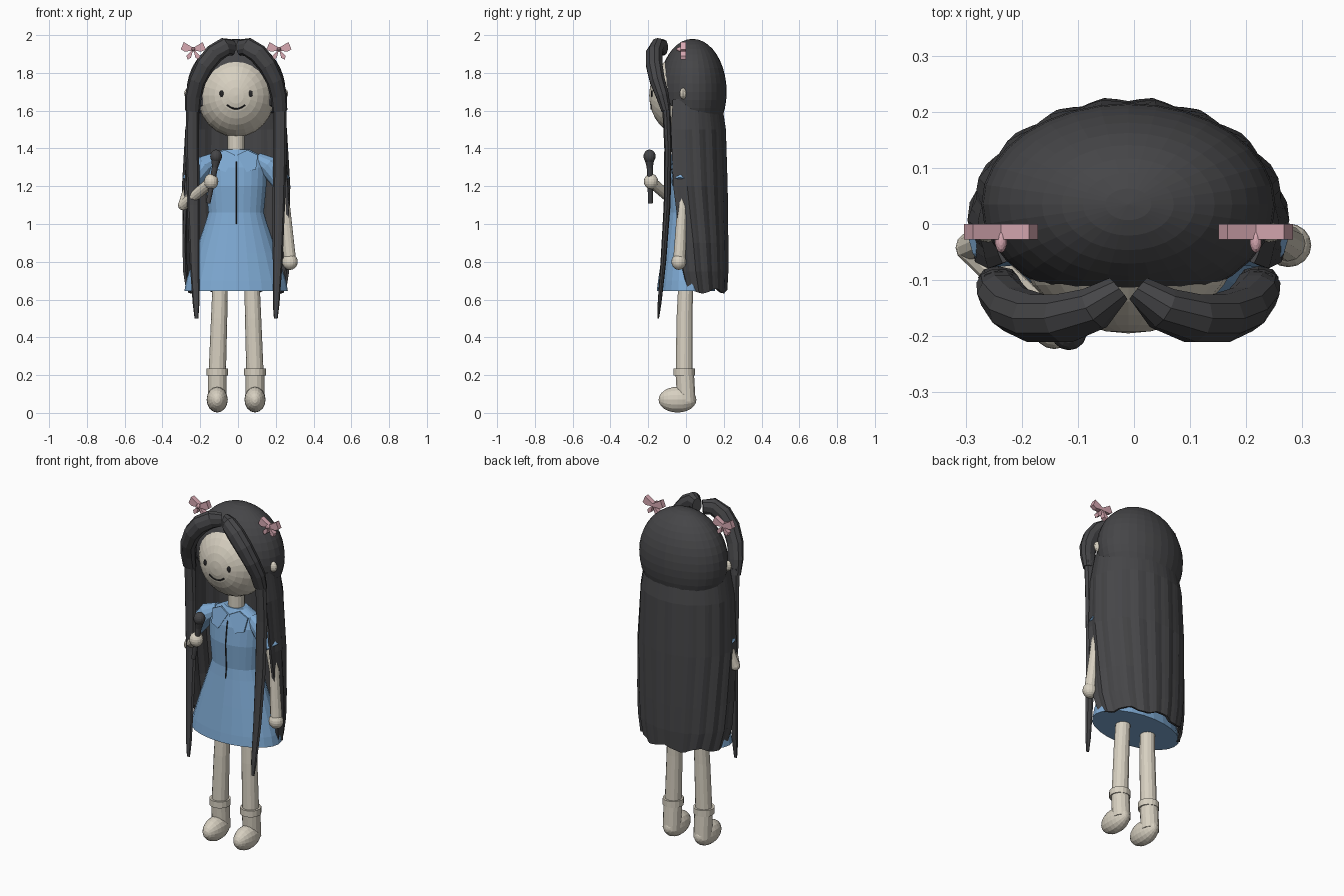
import bpy, bmesh, math
from mathutils import Vector

cube = bpy.data.objects.get("Cube")
if cube:
    bpy.data.objects.remove(cube, do_unlink=True)

CX = -0.01  # symmetry line of the figure


def material(name, rgb):
    m = bpy.data.materials.new(name)
    m.use_nodes = True
    m.diffuse_color = (*rgb, 1)
    m.node_tree.nodes["Principled BSDF"].inputs["Base Color"].default_value = (*rgb, 1)
    return m


SKIN = material("skin", (0.68, 0.63, 0.53))
HAIR = material("charcoal_hair", (0.06, 0.06, 0.064))
BLUE = material("dress_blue", (0.21, 0.40, 0.65))
PINK = material("bow_pink", (0.69, 0.40, 0.45))
DARK = material("near_black", (0.02, 0.02, 0.022))


def finish(name, bm, mat):
    bmesh.ops.recalc_face_normals(bm, faces=bm.faces)
    me = bpy.data.meshes.new(name)
    bm.to_mesh(me)
    bm.free()
    me.materials.append(mat)
    ob = bpy.data.objects.new(name, me)
    bpy.context.collection.objects.link(ob)
    return ob


def loft(name, mat, rings, sides=12):
    """Closed tube through rings of (x, y, z, half width, half depth); x is from the symmetry line."""
    bm = bmesh.new()
    pts = [Vector((CX + r[0], r[1], r[2])) for r in rings]
    loops = []
    for i, p in enumerate(pts):
        t = (pts[min(i + 1, len(pts) - 1)] - pts[max(i - 1, 0)]).normalized()
        n = t.cross(Vector((0, 1, 0))).normalized()
        b = n.cross(t)
        w, d = rings[i][3], rings[i][-1]
        loops.append([bm.verts.new(p + n * w * math.cos(a) + b * d * math.sin(a))
                      for a in (math.tau * k / sides for k in range(sides))])
    for lo, hi in zip(loops, loops[1:]):
        for k in range(sides):
            bm.faces.new((lo[k], lo[(k + 1) % sides], hi[(k + 1) % sides], hi[k]))
    bm.faces.new(loops[0])
    bm.faces.new(loops[-1])
    return finish(name, bm, mat)


def ball(name, mat, centre, radii, u=20, v=12, cut=None, pole_front=False):
    bm = bmesh.new()
    bmesh.ops.create_uvsphere(bm, u_segments=u, v_segments=v, radius=1)
    for p in bm.verts:
        if pole_front:
            p.co = Vector((p.co.x, -p.co.z, p.co.y))
        p.co = Vector([c + r * q for c, r, q in zip(centre, radii, p.co)])
        p.co.x += CX
    if cut:
        geom = bm.verts[:] + bm.edges[:] + bm.faces[:]
        bmesh.ops.bisect_plane(bm, geom=geom, plane_co=cut[0], plane_no=cut[1], clear_inner=True)
        bmesh.ops.holes_fill(bm, edges=[e for e in bm.edges if e.is_boundary])
    return finish(name, bm, mat)


def plate(name, mat, outline, front, depth):
    """Extrude an x-z outline backwards from y = front(x, z)."""
    bm = bmesh.new()
    a = [bm.verts.new((CX + x, front(x, z), z)) for x, z in outline]
    b = [bm.verts.new((CX + x, front(x, z) + depth, z)) for x, z in outline]
    n = len(a)
    bm.faces.new(a)
    bm.faces.new(b)
    for i in range(n):
        bm.faces.new((a[i], a[(i + 1) % n], b[(i + 1) % n], b[i]))
    return finish(name, bm, mat)


# Head, neck and face
HEAD_Z, HEAD = 1.68, (0.205, 0.195, 0.22)


def face_y(x, z):
    return -HEAD[1] * math.sqrt(1 - (x / HEAD[0]) ** 2 - ((z - HEAD_Z) / HEAD[2]) ** 2)


ball("head", SKIN, (0, 0, HEAD_Z), HEAD, 24, 16, pole_front=True)
loft("neck", SKIN, [(0, 0, 1.36, 0.045), (0, 0, 1.5, 0.045)], 16)
smile = [(x, 1.61 + 9 * x * x) for x in (i * 0.012 - 0.048 for i in range(9))]
loft("mouth", DARK, [(x, face_y(x, z), z, 0.004) for x, z in smile], 6)
for s, side in ((-1, "right"), (1, "left")):
    ball(side + "_eye", DARK, (s * 0.077, face_y(0.077, 1.69), 1.69), (0.011, 0.006, 0.018), 12, 8)
    ball(side + "_ear", SKIN, (s * 0.25, -0.015, 1.69), (0.025, 0.018, 0.03), 12, 8)

# Hair cap
ball("hair_cap", HAIR, (0, 0.035, 1.70), (0.262, 0.18, 0.28), 32, 20,
     cut=((0, 0.2, 1.57), (0, 0.2, 1)))

# Long back hair: a rippled curtain wrapped around the back
bm = bmesh.new()
COLS = 44
levels = [(1.66, 0.235, 0.18, 112), (1.5, 0.26, 0.205, 112), (1.2, 0.275, 0.213, 108),
          (0.9, 0.275, 0.216, 98), (0.75, 0.27, 0.216, 94), (0.645, 0.255, 0.21, 88)]
grid = []
for i, (z, rx, ry, spread) in enumerate(levels):
    row = []
    for k in range(COLS + 1):
        a = math.radians(spread) * (2 * k / COLS - 1)
        ripple = 1 + 0.018 * math.cos(k * math.tau / 4) * min(i, 2) / 2
        drop = 0.012 * math.cos(k * math.tau / 11) if i == len(levels) - 1 else 0
        row.append(bm.verts.new((CX + rx * ripple * math.sin(a), ry * ripple * math.cos(a), z + drop)))
    grid.append(row)
for r0, r1 in zip(grid, grid[1:]):
    for k in range(COLS):
        bm.faces.new((r0[k], r0[k + 1], r1[k + 1], r1[k]))
curtain = finish("back_hair", bm, HAIR)
thick = curtain.modifiers.new("thickness", "SOLIDIFY")
thick.thickness = 0.014
thick.offset = 0

# Dress
loft("dress", BLUE, [(0, 0, z, w, d) for z, w, d in (
    (0.645, 0.274, 0.155), (0.70, 0.264, 0.148), (0.85, 0.217, 0.125), (1.0, 0.165, 0.102),
    (1.06, 0.147, 0.094), (1.2, 0.16, 0.102), (1.3, 0.165, 0.09), (1.36, 0.135, 0.07),
    (1.395, 0.07, 0.05))], 24)
loft("dress_placket", DARK, [(0, y, z, 0.004) for y, z in (
    (-0.102, 1.0), (-0.094, 1.06), (-0.102, 1.2), (-0.09, 1.3), (-0.083, 1.33))], 6)

for s, side in ((-1, "right"), (1, "left")):
    # Swept fringe and the long front lock hanging from it
    loft(side + "_fringe", HAIR, [(s * x, y, z, w, d) for x, y, z, w, d in (
        (0.018, -0.115, 1.935, 0.042, 0.026), (0.06, -0.15, 1.937, 0.05, 0.04),
        (0.115, -0.168, 1.902, 0.052, 0.045), (0.165, -0.168, 1.84, 0.05, 0.045),
        (0.205, -0.152, 1.76, 0.046, 0.042), (0.226, -0.125, 1.68, 0.044, 0.036),
        (0.231, -0.105, 1.6, 0.04, 0.026))], 10)
    loft(side + "_front_lock", HAIR, [(s * x, y, z, w, d) for x, y, z, w, d in (
        (0.231, -0.105, 1.64, 0.034, 0.022), (0.232, -0.095, 1.4, 0.036, 0.02),
        (0.226, -0.1, 1.1, 0.033, 0.018), (0.22, -0.12, 0.8, 0.026, 0.015),
        (0.212, -0.14, 0.58, 0.018, 0.01), (0.21, -0.147, 0.5, 0.01, 0.004))], 8)

    # Hair bow: two wings, two tails and a knot
    bx, bz = s * 0.227, 1.925
    for w in (-1, 1):
        wing = ((0, 0.008), (0.05, 0.038), (0.066, 0.0), (0.045, -0.012), (0, -0.008))
        tail = ((0, 0), (0.036, -0.035), (0.03, -0.055), (0.012, -0.045))
        for part, shape in (("wing", wing), ("tail", tail)):
            plate(f"{side}_bow_{part}", PINK, [(bx + w * x, bz + z) for x, z in shape],
                  lambda x, z: -0.028, 0.028)
    ball(side + "_bow_knot", PINK, (bx, -0.03, bz), (0.011, 0.022, 0.012), 10, 8)

    # Collar flap
    flap = ((0.004, 1.365), (0.06, 1.392), (0.115, 1.365), (0.105, 1.29), (0.055, 1.275))
    plate(side + "_collar", BLUE, [(s * x, z) for x, z in flap],
          lambda x, z: -0.077 + 0.28 * (z - 1.365) + 0.15 * abs(x), 0.009)

    # Sleeve
    loft(side + "_sleeve", BLUE, [(s * 0.11, -0.005, 1.345, 0.035), (s * 0.17, -0.015, 1.31, 0.055),
                                  (s * 0.245, -0.028, 1.215, 0.05)], 12)

    # Leg, sock cuff, ankle and shoe
    loft(side + "_leg", SKIN, [(s * 0.083, 0, 0.72, 0.04), (s * 0.09, -0.008, 0.5, 0.043),
                               (s * 0.1, -0.01, 0.2, 0.046)], 14)
    loft(side + "_sock_cuff", SKIN, [(s * 0.1, -0.01, 0.198, 0.057), (s * 0.1, -0.01, 0.235, 0.057)], 16)
    loft(side + "_ankle", SKIN, [(s * 0.1, 0.002, 0.06, 0.05), (s * 0.1, -0.006, 0.2, 0.05)], 14)
    ball(side + "_shoe", SKIN, (s * 0.1, -0.045, 0.07), (0.056, 0.1, 0.068), 16, 12, pole_front=True)

# Arms: the left hangs down, the right is bent to hold the microphone
loft("left_arm", SKIN, [(0.225, -0.02, 1.25, 0.026), (0.26, -0.02, 1.08, 0.027),
                        (0.284, -0.035, 0.82, 0.032)], 12)
ball("left_hand", SKIN, (0.285, -0.038, 0.80), (0.041, 0.039, 0.043), 16, 10)
loft("right_upper_arm", SKIN, [(-0.23, -0.02, 1.25, 0.028), (-0.28, -0.042, 1.1, 0.027)], 12)
ball("right_elbow", SKIN, (-0.28, -0.042, 1.1), (0.028, 0.028, 0.028), 12, 8)
loft("right_forearm", SKIN, [(-0.28, -0.042, 1.1, 0.027), (-0.14, -0.175, 1.215, 0.029)], 12)
ball("right_hand", SKIN, (-0.132, -0.185, 1.225), (0.038, 0.038, 0.041), 16, 10)

# Microphone
loft("microphone_handle", HAIR, [(-0.148, -0.188, 1.11, 0.012), (-0.112, -0.192, 1.3, 0.016),
                                 (-0.107, -0.193, 1.335, 0.024)], 12)
ball("microphone_head", HAIR, (-0.106, -0.193, 1.358), (0.032, 0.032, 0.036), 14, 10)
